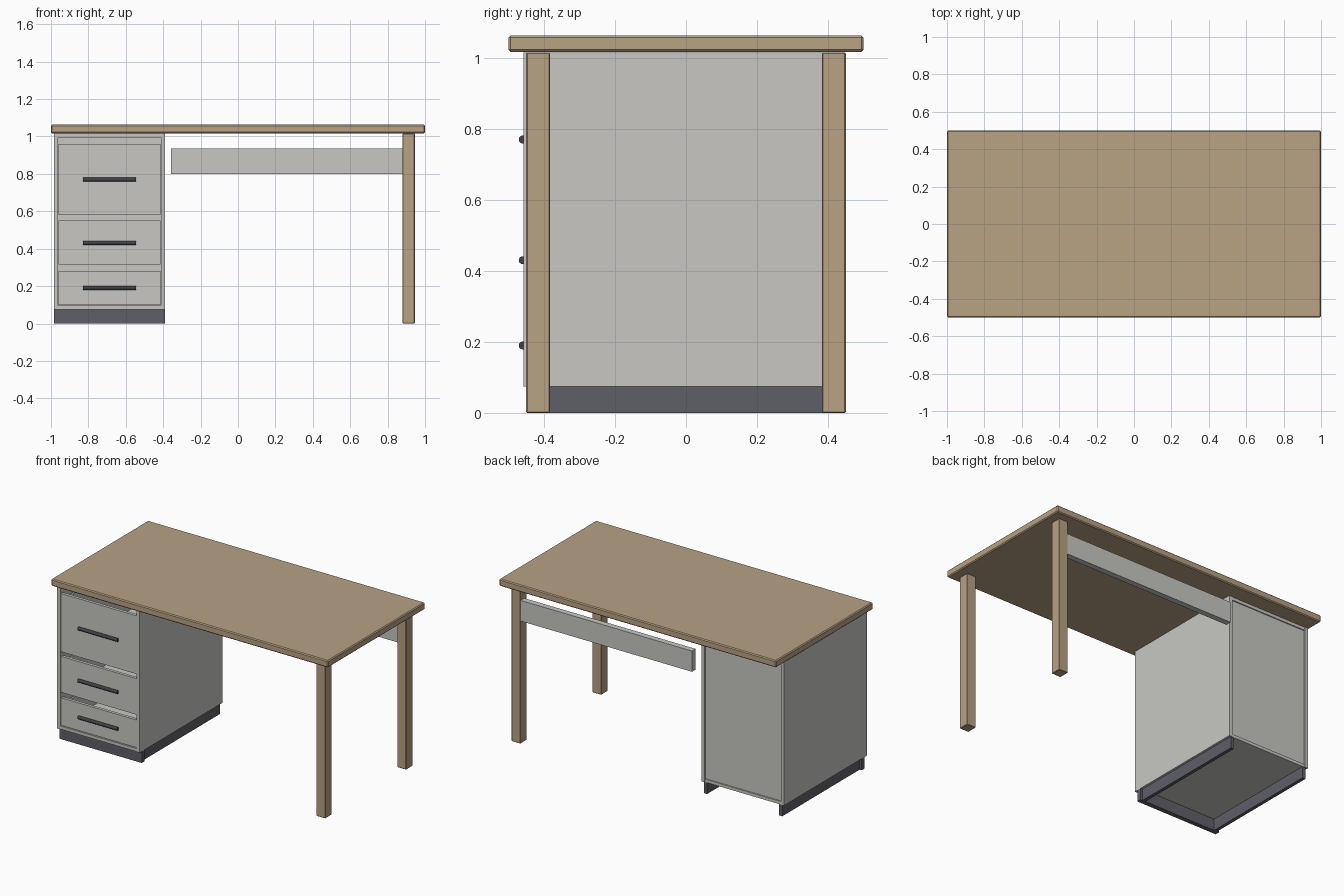
import bpy, math

if "Cube" in bpy.data.objects:
    bpy.data.objects.remove(bpy.data.objects["Cube"])


def material(name, rgb):
    m = bpy.data.materials.new(name)
    m.diffuse_color = (*rgb, 1)
    m.use_nodes = True
    m.node_tree.nodes["Principled BSDF"].inputs["Base Color"].default_value = m.diffuse_color
    return m


WOOD = material("oak_wood", (0.479, 0.361, 0.231))
GREY = material("light_grey_panel", (0.58, 0.575, 0.55))
DARK = material("dark_grey_plinth", (0.114, 0.117, 0.138))
METAL = material("charcoal_handle", (0.05, 0.053, 0.062))


def box(name, x, y, z, mat, bevel=0.0):
    """Box from (min, max) ranges on each axis."""
    bpy.ops.mesh.primitive_cube_add(size=1, location=[sum(r) / 2 for r in (x, y, z)])
    ob = bpy.context.object
    ob.name = name
    ob.scale = [r[1] - r[0] for r in (x, y, z)]
    bpy.ops.object.transform_apply(location=False, rotation=False, scale=True)
    ob.data.materials.append(mat)
    if bevel:
        mod = ob.modifiers.new("edge_bevel", 'BEVEL')
        mod.width = bevel
        mod.segments = 1
    return ob


# Table top and the two right-hand legs
box("table_top", (-1, 1), (-0.5, 0.5), (1.017, 1.063), WOOD, 0.006)
for side, y in (("front", (-0.45, -0.383)), ("back", (0.383, 0.45))):
    box(side + "_leg", (0.88, 0.945), y, (0, 1.015), WOOD, 0.003)

# Modesty panel between the back leg and the cabinet
box("modesty_panel", (-0.357, 0.885), (0.41, 0.448), (0.80, 0.935), GREY)

# Cabinet carcass
L, R, T = -0.985, -0.39, 0.022          # outer sides and board thickness
F, B = -0.457, 0.398                    # front and back
box("cabinet_left_side", (L, L + T), (F, B), (0.075, 1.015), GREY)
box("cabinet_right_side", (R - T, R), (F, B), (0.075, 1.015), GREY)
box("cabinet_bottom", (L + T, R - T), (F + 0.003, B - 0.003), (0.075, 0.095), GREY)
box("cabinet_top", (L + T, R - T), (F + 0.003, B - 0.003), (0.995, 1.015), GREY)
box("cabinet_back", (L + T, R - T), (B - 0.024, B - 0.01), (0.095, 0.995), GREY)

# Plinth, open at the back
box("plinth_front", (L, R), (-0.435, -0.405), (0, 0.075), DARK)
box("plinth_left", (L + 0.015, L + 0.037), (-0.405, B - 0.005), (0, 0.075), DARK)
box("plinth_right", (R - 0.037, R - 0.015), (-0.405, B - 0.005), (0, 0.075), DARK)

# Drawers: front board, open tray behind it and a round bar handle
DL, DR = -0.96, -0.415
drawers = (("bottom", 0.10, 0.28, 0.19),
           ("middle", 0.315, 0.55, 0.43),
           ("top", 0.58, 0.96, 0.77))
for name, z0, z1, hz in drawers:
    p = name + "_drawer_"
    box(p + "front", (DL, DR), (-0.452, -0.432), (z0, z1), GREY)
    zt = z1 - 0.03
    box(p + "floor", (DL + 0.01, DR - 0.01), (-0.432, 0.33), (z0 + 0.01, z0 + 0.02), GREY)
    box(p + "tray_left", (DL + 0.01, DL + 0.022), (-0.432, 0.33), (z0 + 0.02, zt), GREY)
    box(p + "tray_right", (DR - 0.022, DR - 0.01), (-0.432, 0.33), (z0 + 0.02, zt), GREY)
    box(p + "tray_back", (DL + 0.022, DR - 0.022), (0.318, 0.33), (z0 + 0.02, zt), GREY)
    bpy.ops.mesh.primitive_cylinder_add(vertices=24, radius=0.011, depth=0.285,
                                        location=((DL + DR) / 2, -0.46, hz),
                                        rotation=(0, math.pi / 2, 0))
    bar = bpy.context.object
    bar.name = p + "handle"
    bar.data.materials.append(METAL)
    bpy.ops.object.shade_smooth_by_angle()
